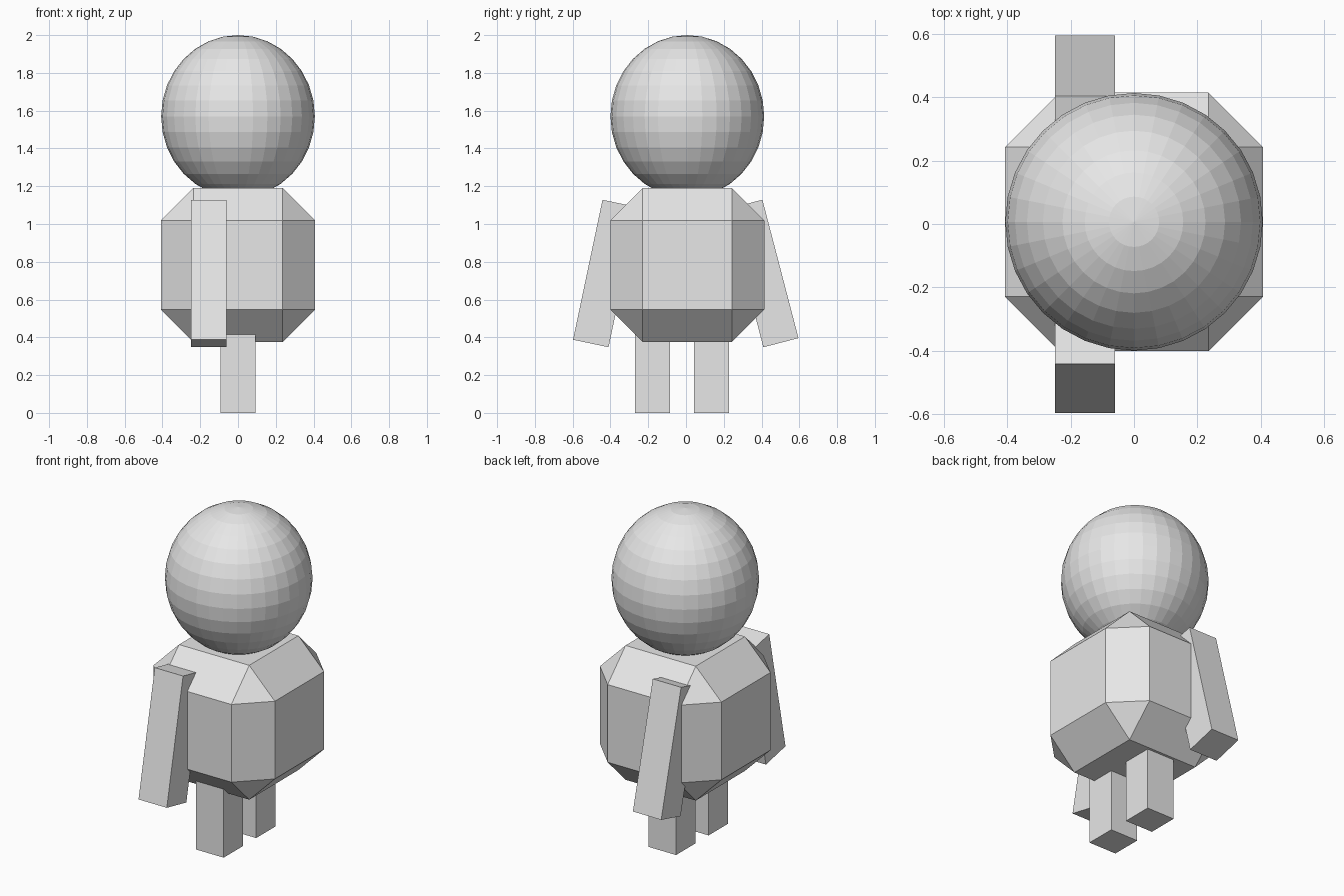
import bpy
import bmesh
from math import radians
from mathutils import Matrix, Vector

default_cube = bpy.data.objects.get("Cube")
if default_cube:
    bpy.data.objects.remove(default_cube, do_unlink=True)

grey = bpy.data.materials.new("light grey")
grey.use_nodes = True
colour = (0.8, 0.8, 0.8, 1)
grey.diffuse_color = colour
grey.node_tree.nodes["Principled BSDF"].inputs["Base Color"].default_value = colour


def finish(name, bm, location, tilt=0):
    mesh = bpy.data.meshes.new(name)
    bm.to_mesh(mesh)
    bm.free()
    mesh.materials.append(grey)
    obj = bpy.data.objects.new(name, mesh)
    obj.location = location
    obj.rotation_euler.x = radians(tilt)
    bpy.context.collection.objects.link(obj)
    return obj


def box(name, size, location, tilt=0):
    bm = bmesh.new()
    bmesh.ops.create_cube(bm, size=1, matrix=Matrix.Diagonal(Vector(size)).to_4x4())
    return finish(name, bm, location, tilt)


# Torso: a box with wide chamfers
torso = box("torso", (0.816, 0.816, 0.816), (0, 0.007, 0.783))
chamfer = torso.modifiers.new("chamfer", "BEVEL")
chamfer.width = 0.172
chamfer.segments = 1

# Head: a faceted, slightly tall ball sunk into the torso
bm = bmesh.new()
bmesh.ops.create_uvsphere(bm, u_segments=32, v_segments=16, radius=1,
                          matrix=Matrix.Diagonal((0.407, 0.407, 0.43, 1)))
finish("head", bm, (0, 0.007, 1.57))

# Arms: slanted bars at front and back
box("front_arm", (0.19, 0.192, 0.757), (-0.155, -0.426, 0.738), -11.9)
box("back_arm", (0.19, 0.192, 0.757), (-0.155, 0.407, 0.738), 14.6)

# Legs: upright bars running up into the torso
for name, y in (("front_leg", -0.177), ("back_leg", 0.135)):
    box(name, (0.186, 0.186, 0.75), (0, y, 0.375))
